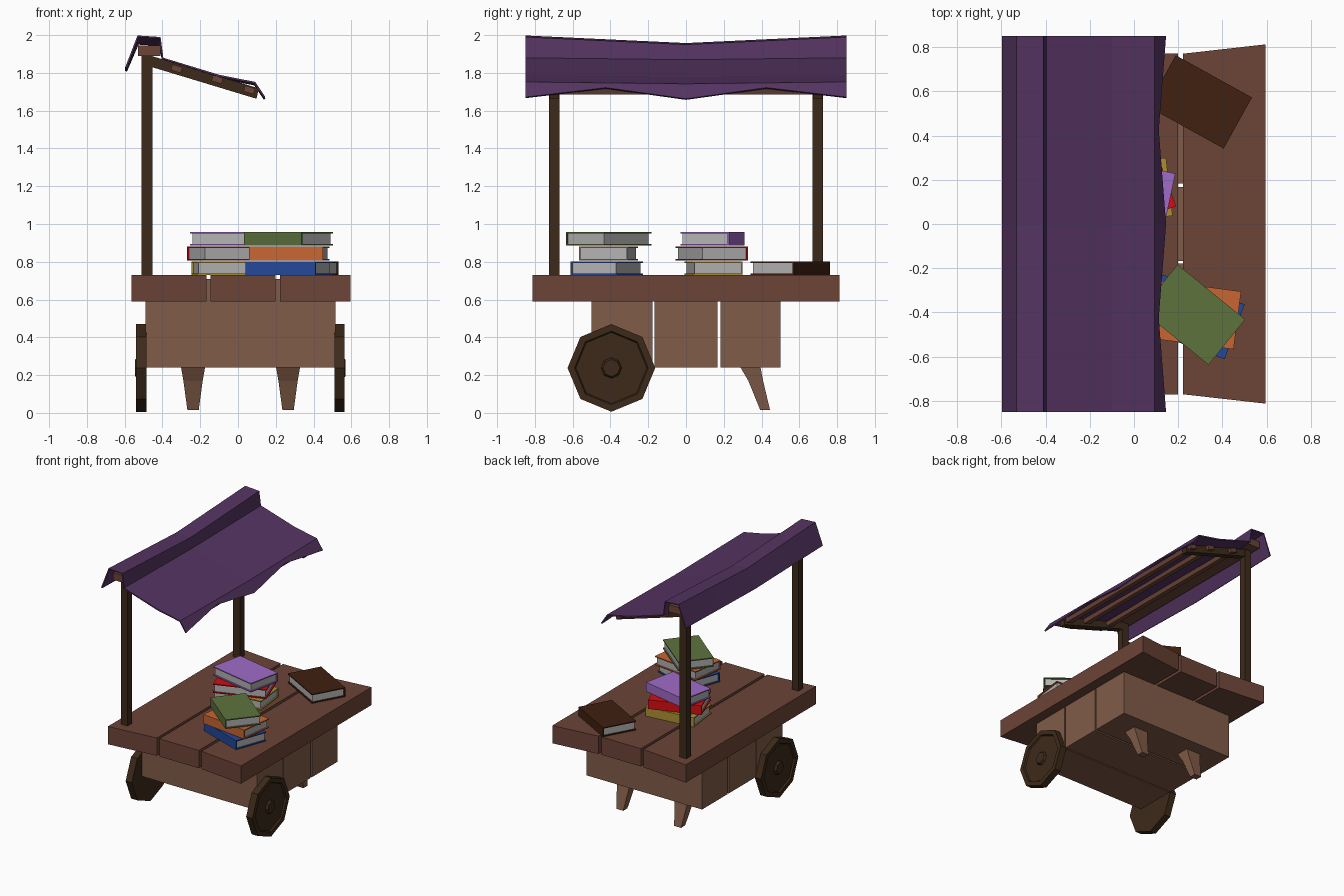
import bpy, bmesh
from math import sin, cos, pi, radians
from mathutils import Matrix, Vector

if "Cube" in bpy.data.objects:
    bpy.data.objects.remove(bpy.data.objects["Cube"])


def mat(name, r, g, b):
    m = bpy.data.materials.new(name)
    m.diffuse_color = (r, g, b, 1)
    m.use_nodes = True
    m.node_tree.nodes["Principled BSDF"].inputs["Base Color"].default_value = m.diffuse_color
    return m


PLANK = mat("plank wood", 0.15, 0.058, 0.038)
BODY = mat("body wood", 0.22, 0.107, 0.065)
DARK = mat("dark wood", 0.047, 0.023, 0.01)
CLOTH = mat("canopy cloth", 0.09, 0.034, 0.12)
PAPER = mat("paper", 0.45, 0.45, 0.45)


def finish(name, bm, *mats):
    bmesh.ops.recalc_face_normals(bm, faces=bm.faces)
    me = bpy.data.meshes.new(name)
    bm.to_mesh(me)
    bm.free()
    for m in mats:
        me.materials.append(m)
    ob = bpy.data.objects.new(name, me)
    bpy.context.collection.objects.link(ob)
    return ob


def add_box(bm, x0, x1, y0, y1, z0, z1, index=0):
    r = bmesh.ops.create_cube(bm, size=1)
    for v in r["verts"]:
        v.co = ((x0 + x1) / 2 + v.co.x * (x1 - x0),
                (y0 + y1) / 2 + v.co.y * (y1 - y0),
                (z0 + z1) / 2 + v.co.z * (z1 - z0))
        for f in v.link_faces:
            f.material_index = index


def box(name, m, *dims):
    bm = bmesh.new()
    add_box(bm, *dims)
    return finish(name, bm, m)


def loft(name, m, rings):
    """Skin a list of equal-length rings and cap both ends."""
    bm = bmesh.new()
    vs = [[bm.verts.new(p) for p in ring] for ring in rings]
    n = len(vs[0])
    for a, b in zip(vs, vs[1:]):
        for i in range(n):
            j = (i + 1) % n
            bm.faces.new((a[i], a[j], b[j], b[i]))
    bm.faces.new(vs[0])
    bm.faces.new(vs[-1])
    return finish(name, bm, m)


# Table top: three thick planks, the outer two flared at the ends
for name, xa, ya, xb, yb in (("left_plank", -0.565, 0.81, -0.168, 0.77),
                             ("middle_plank", -0.146, 0.77, 0.198, 0.77),
                             ("right_plank", 0.222, 0.77, 0.595, 0.812)):
    loft(name, PLANK, [[(xa, -ya, z), (xb, -yb, z), (xb, yb, z), (xa, ya, z)]
                       for z in (0.59, 0.73)])

# Cart body: three boards side by side
for i, (y0, y1) in enumerate(((-0.5, -0.178), (-0.168, 0.168), (0.182, 0.5))):
    box(f"body_board_{i + 1}", BODY, -0.49, 0.515, y0, y1, 0.24, 0.71)

# Tapered, kicked-out back legs
for side, cx in (("left", -0.238), ("right", 0.265)):
    loft(side + "_leg", BODY,
         [[(cx - h, y0, z), (cx + h, y0, z), (cx + h, y1, z), (cx - h, y1, z)]
          for z, h, y0, y1 in ((0.25, 0.065, 0.283, 0.393),
                               (0.17, 0.051, 0.33, 0.408),
                               (0.015, 0.03, 0.393, 0.445))])

# Octagonal wheels with raised rim and hub
profile = [(0.06, 0), (0.232, 0), (0.232, 0.054), (0.195, 0.054),
           (0.188, 0.042), (0.055, 0.042), (0.045, 0.059), (0.02, 0.059)]
for side, x0, s in (("left", -0.485, -1), ("right", 0.51, 1)):
    loft(side + "_wheel", DARK,
         [[(x0 + s * d, -0.395 + r * cos(k * pi / 4), 0.238 + r * sin(k * pi / 4))
           for k in range(8)] for r, d in profile])

# Canopy frame: posts, sloping rafters, ridge beam and slats
for side, y in (("front", -0.697), ("back", 0.697)):
    box(side + "_post", DARK, -0.51, -0.453, y - 0.028, y + 0.028, 0.73, 1.9)
    loft(side + "_rafter", DARK,
         [[(x, y - 0.025, z), (x, y + 0.025, z),
           (x + dx, y + 0.025, z + 0.055), (x + dx, y - 0.025, z + 0.055)]
          for x, z, dx in ((-0.47, 1.835, 0.01), (0.098, 1.663, 0.012))])
box("ridge_beam", PLANK, -0.53, -0.41, -0.8, 0.8, 1.89, 1.945)
for i, (x, z) in enumerate(((-0.325, 1.822), (-0.11, 1.765), (0.06, 1.71))):
    ob = box(f"slat_{i + 1}", PLANK, -0.028, 0.028, -0.75, 0.75, -0.016, 0.016)
    ob.data.transform(Matrix.Translation((x, 0, z)) @ Matrix.Rotation(radians(17), 4, 'Y'))

# Sagging cloth canopy with a scalloped front hem
bm = bmesh.new()
rows = []
for y, sag, hx, hz in ((-0.85, 0, 0.145, 1.672), (-0.425, 0.02, 0.112, 1.722),
                       (0, 0.04, 0.145, 1.663), (0.425, 0.02, 0.112, 1.722),
                       (0.85, 0, 0.145, 1.672)):
    pts = [(-0.597, 1.83 - sag / 2), (-0.532, 1.998 - sag), (-0.41, 1.99 - sag),
           (-0.395, 1.88 - sag / 4), (-0.1, 1.79 - sag / 4),
           (0.092, 1.752 - sag / 4), (hx, hz)]
    rows.append([bm.verts.new((x, y, z)) for x, z in pts])
for a, b in zip(rows, rows[1:]):
    for i in range(len(a) - 1):
        bm.faces.new((a[i], a[i + 1], b[i + 1], b[i]))
canopy = finish("canopy", bm, CLOTH)
mod = canopy.modifiers.new("thickness", 'SOLIDIFY')
mod.thickness = 0.01
mod.offset = 0 if canopy.data.polygons[0].normal.z == 0 else (
    -1 if canopy.data.polygons[1].normal.z > 0 else 1)


# Books: two covers, a spine on local -y and an inset page block
def book(name, colour, x, y, z, angle):
    L, W, H, t = 0.197, 0.132, 0.072, 0.008
    bm = bmesh.new()
    add_box(bm, -L, L, -W, W, 0, t)
    add_box(bm, -L, L, -W, W, H - t, H)
    add_box(bm, -L, L, -W, -W + t, t, H - t)
    add_box(bm, -L + 0.01, L - 0.01, -W + t, W - 0.01, t, H - t, 1)
    ob = finish(name, bm, mat(name + " cover", *colour), PAPER)
    ob.location = (x, y, z)
    ob.rotation_euler.z = radians(angle)


book("blue_book", (0.018, 0.065, 0.32), 0.27, -0.42, 0.73, -20)
book("orange_book", (0.58, 0.13, 0.032), 0.272, -0.41, 0.808, -7.5)
book("green_book", (0.11, 0.17, 0.047), 0.267, -0.41, 0.885, -39)
book("yellow_book", (0.4, 0.28, 0.03), -0.036, 0.146, 0.73, 186.5)
book("red_book", (0.65, 0.004, 0.006), -0.04, 0.137, 0.808, 200)
book("lilac_book", (0.35, 0.15, 0.58), -0.033, 0.14, 0.885, 168)
book("brown_book", (0.05, 0.015, 0.005), 0.297, 0.552, 0.73, 151)
